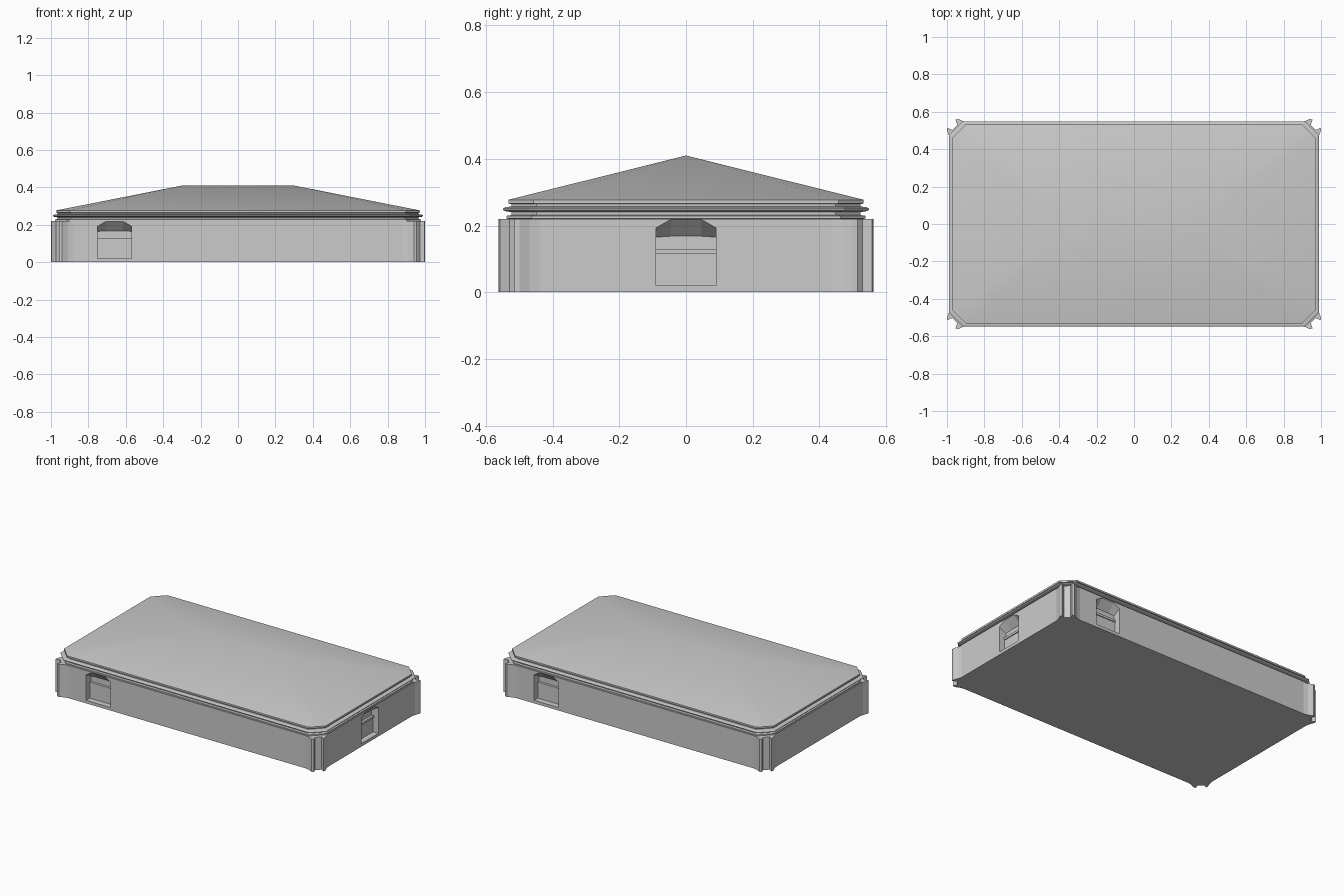
import bpy, bmesh, math
from mathutils import Matrix, Vector

if "Cube" in bpy.data.objects:
    bpy.data.objects.remove(bpy.data.objects["Cube"])


def loft(name, rings, cap_bottom=True, cap_top=True):
    """Skin a stack of equal-length rings into a closed mesh."""
    bm = bmesh.new()
    rows = [[bm.verts.new(p) for p in ring] for ring in rings]
    n = len(rows[0])
    for a, b in zip(rows, rows[1:]):
        for i in range(n):
            j = (i + 1) % n
            bm.faces.new((a[i], a[j], b[j], b[i]))
    if cap_bottom:
        bm.faces.new(rows[0][::-1])
    if cap_top:
        bm.faces.new(rows[-1])
    return finish(name, bm)


def finish(name, bm):
    bmesh.ops.recalc_face_normals(bm, faces=bm.faces[:])
    me = bpy.data.meshes.new(name)
    bm.to_mesh(me)
    bm.free()
    ob = bpy.data.objects.new(name, me)
    bpy.context.collection.objects.link(ob)
    return ob


def four_fold(quarter):
    """Mirror a first-quadrant outline into a full counter-clockwise ring."""
    half = quarter + [(-x, y) for x, y in reversed(quarter)]
    return half + [(-x, -y) for x, y in half]


def octagon(h, z, cut=0.075):
    """Chamfered rectangle with half depth h."""
    hx = h + 0.44
    return [(x, y, z) for x, y in four_fold([(hx, h - cut), (hx - cut, h)])]


# Wall block with flared wall ends and a grooved pier at each corner
corner = [(0.982, 0.44), (0.988, 0.47), (1.0, 0.50), (0.998, 0.515),
          (0.972, 0.503), (0.964, 0.511), (0.953, 0.522), (0.945, 0.530),
          (0.955, 0.558), (0.940, 0.562), (0.910, 0.548), (0.88, 0.542)]
plan = four_fold(corner)
walls = loft("walls", [[(x, y, z) for x, y in plan] for z in (0, 0.22)])

# Entrances: arched mouths whose ceilings slope down to a shallow back panel
W, FLOOR, DEPTH = 0.09, 0.02, 0.05
doors = [((-0.66, -0.542), 0), ((0.66, 0.542), math.pi), ((0.982, 0), math.pi / 2)]
mouth = [(-W, FLOOR), (W, FLOOR), (W, 0.193), (0.045, 0.2185), (-0.045, 0.2185), (-W, 0.193)]
back = [(x, min(z, 0.165)) for x, z in mouth]
back[3], back[4] = (0.045, 0.168), (-0.045, 0.168)
for i, ((px, py), ang) in enumerate(doors):
    place = Matrix.Translation((px, py, 0)) @ Matrix.Rotation(ang, 4, 'Z')
    cutter = loft("entrance_cutter", [
        [(x, -0.04, z) for x, z in mouth],
        [(x, 0.0, z) for x, z in mouth],
        [(x, DEPTH, z) for x, z in back]])
    cutter.data.transform(place)
    cutter.hide_render = True
    cutter.hide_viewport = True
    mod = walls.modifiers.new("entrance", 'BOOLEAN')
    mod.operation = 'DIFFERENCE'
    mod.solver = 'EXACT'
    mod.object = cutter

    # Door panel with a ledge across it
    for name, z0, z1, front in (("door_panel", FLOOR, 0.115, 0.04), ("door_ledge", 0.115, 0.13, 0.034)):
        bm = bmesh.new()
        bmesh.ops.create_cube(bm, size=1)
        bmesh.ops.scale(bm, vec=(2 * W, DEPTH + 0.005 - front, z1 - z0), verts=bm.verts)
        bmesh.ops.translate(bm, vec=(0, (DEPTH + 0.005 + front) / 2, (z0 + z1) / 2), verts=bm.verts)
        bmesh.ops.transform(bm, matrix=place, verts=bm.verts)
        finish(name, bm)

# Cornice: stacked mouldings running round the chamfered outline
profile = [(0.52, 0.215), (0.538, 0.221), (0.538, 0.229), (0.524, 0.231), (0.524, 0.240),
           (0.542, 0.243), (0.549, 0.247), (0.549, 0.251), (0.542, 0.255), (0.524, 0.257),
           (0.524, 0.264), (0.533, 0.266)]
loft("cornice", [octagon(h, z) for h, z in profile])

# Low hipped roof with a short fascia and a ridge
bm = bmesh.new()
low = [bm.verts.new(p) for p in octagon(0.533, 0.266)]
eave = [bm.verts.new(p) for p in octagon(0.533, 0.277)]
r = bm.verts.new((0.3, 0, 0.41))
l = bm.verts.new((-0.3, 0, 0.41))
for i in range(8):
    j = (i + 1) % 8
    bm.faces.new((low[i], low[j], eave[j], eave[i]))
    if i == 1:
        bm.faces.new((eave[i], eave[j], l, r))
    elif i == 5:
        bm.faces.new((eave[i], eave[j], r, l))
    else:
        bm.faces.new((eave[i], eave[j], l if i in (2, 3, 4) else r))
bm.faces.new(low[::-1])
roof = finish("roof", bm)

# Soft shading over the gentle roof hips, crisp at the eaves
bpy.ops.object.select_all(action='DESELECT')
roof.select_set(True)
bpy.context.view_layer.objects.active = roof
bpy.ops.object.shade_smooth_by_angle(angle=math.radians(30))
